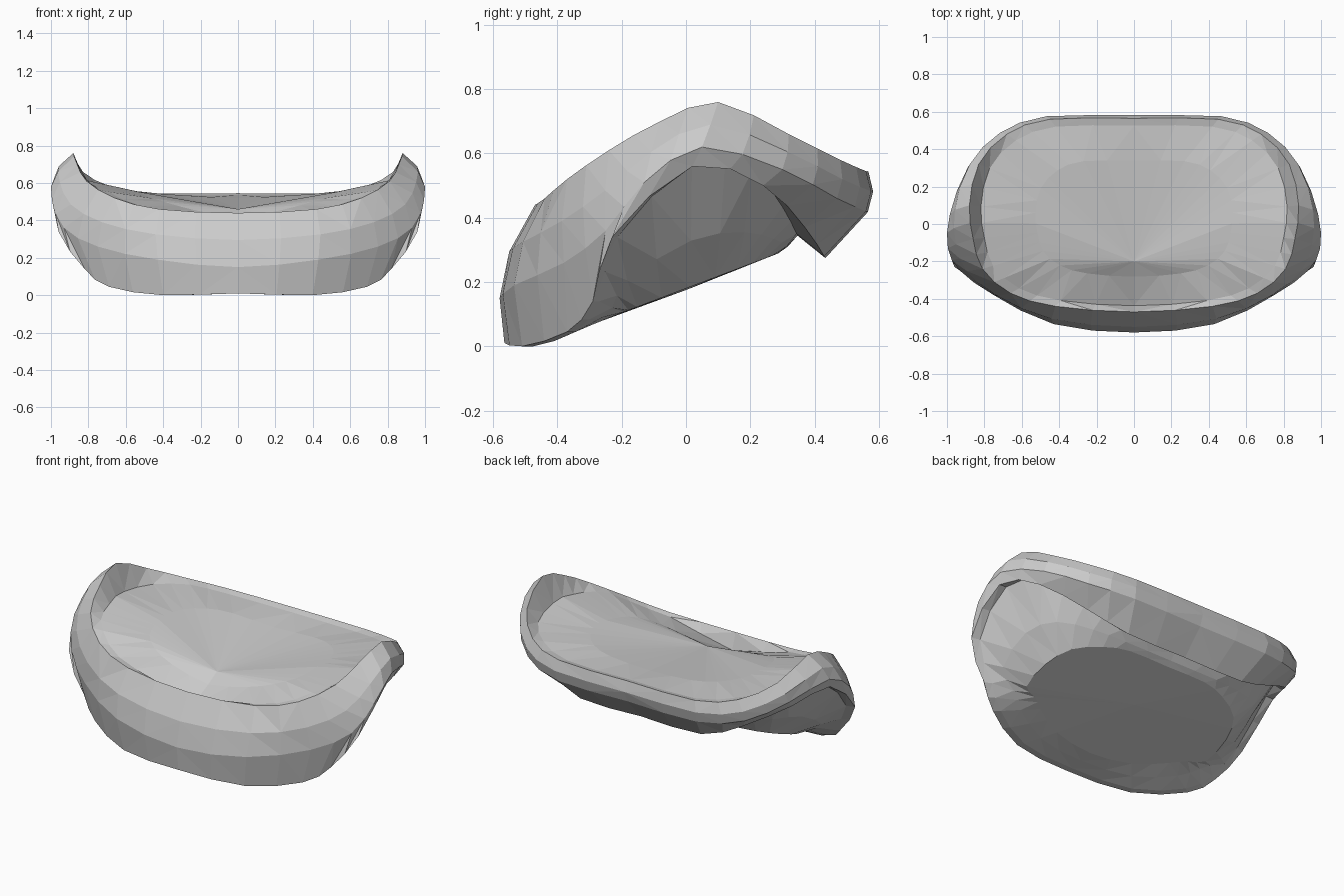
import bpy, bmesh
from mathutils import Vector as V

if "Cube" in bpy.data.objects:
    bpy.data.objects.remove(bpy.data.objects["Cube"])

# Half cross-sections from front centre round to back centre: rim, widest point, lower edge
STATIONS = [
    ((0, -.47, .44), (0, -.58, .15), (0, -.565, .01)),
    ((.42, -.44, .46), (.43, -.535, .19), (.40, -.51, .0)),
    ((.66, -.37, .52), (.75, -.38, .26), (.69, -.37, .045)),
    ((.81, -.24, .61), (.93, -.25, .36), (.82, -.29, .14)),
    ((.86, -.08, .70), (.995, -.13, .51), (.96, -.23, .34)),
    ((.88, .10, .76), (.985, .05, .62), (.97, .02, .56)),
    ((.83, .32, .66), (.89, .30, .55), (.87, .24, .50)),
    ((.68, .48, .58), (.72, .47, .46), (.64, .37, .37)),
    ((.45, .56, .545), (.46, .56, .42), (.40, .43, .28)),
    ((0, .565, .545), (0, .56, .42), (0, .43, .28)),
]


def ring(half):
    """Mirror a half ring across x = 0, then add rounded in-between points."""
    p = half + [V((-q.x, q.y, q.z)) for q in half[-2:0:-1]]
    n, out = len(p), []
    for i in range(n):
        a, b, c, d = p[i - 1], p[i], p[(i + 1) % n], p[(i + 2) % n]
        q = (b + c) * .5625 - (a + d) * .0625
        q.y = min(q.y, .575)
        q.z = max(q.z, 0)
        out += [b, q]
    return out


def loft(name, rings):
    """Join rings of points with triangulated flat faces."""
    bm = bmesh.new()
    rows = [[bm.verts.new(p) for p in r] for r in rings]
    n = len(rings[0])
    for a, b in zip(rows, rows[1:]):
        for i in range(n):
            j = (i + 1) % n
            bm.faces.new((a[i], b[i], b[j], a[j]))
    bmesh.ops.remove_doubles(bm, verts=bm.verts, dist=1e-4)
    bmesh.ops.triangulate(bm, faces=bm.faces)
    me = bpy.data.meshes.new(name)
    bm.to_mesh(me)
    bm.free()
    ob = bpy.data.objects.new(name, me)
    bpy.context.collection.objects.link(ob)
    return ob


def dish(p, s):
    """Point on the hollow top surface, drawn in from the rim."""
    x, y = p.x * s, p.y * s
    side = .13 * (1 - 1.4 * max(y, 0))
    z = .46 + side * (abs(x) / .8) ** 1.5 + .11 * (y + .2)
    # shallow pocket behind the front rim
    z -= .09 * max(0, 1 - abs(x) / .6) * min(max(0, -y - .2) / .2, 1)
    return V((x, y, min(z, p.z - .01) if s > .8 else z))


def belly(p, s):
    """Point on the sloping underside."""
    return V((p.x * s, p.y * s, .18 + .38 * p.y * s))


rim, mid, low = (ring([V(s[k]) for s in STATIONS]) for k in range(3))

# Rounded band wrapping the front, sides and back, turned in at the bottom
shoulder = []
for r, m in zip(rim, mid):
    out = V((m.x, m.y, 0)).normalized()
    q = (r + m) / 2 + out * .025 * min(1, (r - m).length / .15)
    q.y = min(q.y, .582)
    shoulder.append(q)
tuck = []
for p in low:
    back = min(max(p.y, 0) / .4, 1)
    tuck.append(V((p.x * .95, p.y * (.93 - .13 * back), p.z + .07 * back)))
loft("outer_band", [rim, shoulder, mid, low, tuck])

# Hollow top surface with a short wall up to the rim
n = len(rim)
top = [[V((0, -.2, .46))] * n] + [[dish(p, s) for p in rim] for s in (.6, .93)]
loft("top_panel", top + [rim])

# Sloping bulged underside
edge = [belly(p, .66) for p in low]
bulge = [t.lerp(e, .5) - V((0, 0, .12 * max(t.z - e.z, 0)))
         for t, e in zip(tuck, edge)]
loft("underside_panel", [tuck, bulge, edge, [V((0, 0, .175))] * n])
